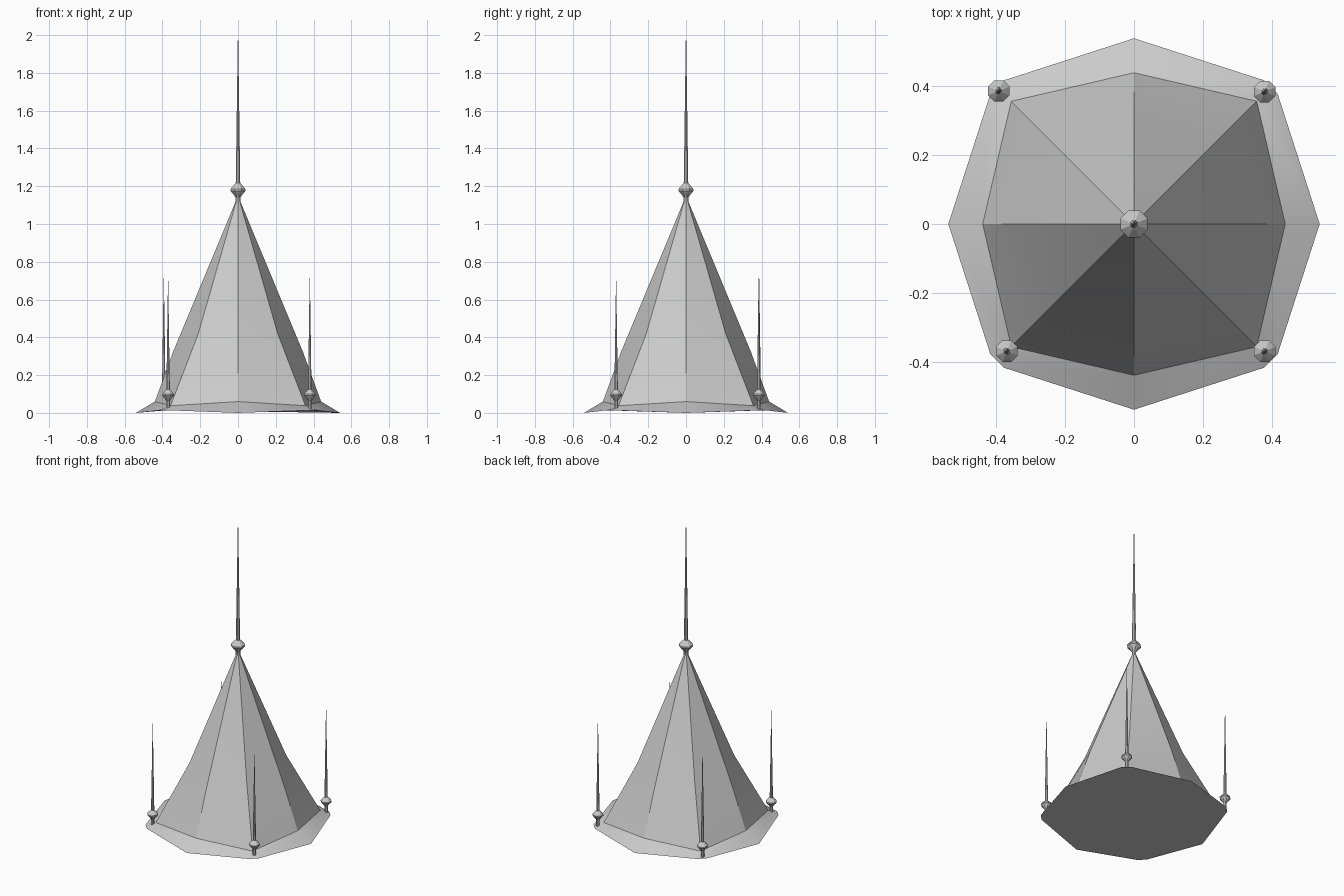
import bpy
import bmesh
import math

cube = bpy.data.objects.get("Cube")
if cube:
    bpy.data.objects.remove(cube, do_unlink=True)

GREY = (0.6, 0.6, 0.6, 1.0)
stone = bpy.data.materials.new("pale_grey")
stone.use_nodes = True
stone.diffuse_color = GREY
stone.node_tree.nodes["Principled BSDF"].inputs["Base Color"].default_value = GREY


def finish(name, bm):
    """Turn a bmesh into a shaded, coloured object."""
    bmesh.ops.remove_doubles(bm, verts=bm.verts, dist=0.0005)
    bmesh.ops.recalc_face_normals(bm, faces=bm.faces)
    mesh = bpy.data.meshes.new(name)
    bm.to_mesh(mesh)
    bm.free()
    mesh.materials.append(stone)
    obj = bpy.data.objects.new(name, mesh)
    bpy.context.collection.objects.link(obj)
    bpy.ops.object.select_all(action='DESELECT')
    obj.select_set(True)
    bpy.context.view_layer.objects.active = obj
    bpy.ops.object.shade_smooth_by_angle(angle=math.radians(30))


def loft(name, rings):
    """Join closed rings of points and cap both ends."""
    bm = bmesh.new()
    loops = [[bm.verts.new(p) for p in ring] for ring in rings]
    for low, high in zip(loops, loops[1:]):
        for i in range(len(low)):
            j = (i + 1) % len(low)
            bm.faces.new((low[i], low[j], high[j], high[i]))
    bm.faces.new(loops[0][::-1])
    bm.faces.new(loops[-1])
    # collapse the doubled corner points
    bmesh.ops.dissolve_degenerate(bm, dist=0.0005, edges=bm.edges)
    finish(name, bm)


def roof_ring(side, side_z, corner, corner_z):
    """One side point and two corner points, repeated on four sides."""
    a, b = corner
    quarter = [(side, 0, side_z), (a, b, corner_z), (b, a, corner_z)]
    points = []
    for k in range(4):
        c, s = round(math.cos(k * math.pi / 2)), round(math.sin(k * math.pi / 2))
        points += [(x * c - y * s, x * s + y * c, z) for x, y, z in quarter]
    return points


def finial(name, x, y, base, ball, tip, scale):
    """Stem, rounded knob and long needle, turned with eight sides."""
    profile = [(0.014, base), (0.014, ball - 0.04 * scale),
               (0.024, ball - 0.026 * scale), (0.043, ball - 0.005 * scale),
               (0.043, ball + 0.005 * scale), (0.024, ball + 0.026 * scale),
               (0.013, ball + 0.036 * scale), (0.001, tip)]
    rings = []
    for r, z in profile:
        angles = [(i + 0.5) * math.pi / 4 for i in range(8)]
        rings.append([(x + r * scale * math.cos(t),
                       y + r * scale * math.sin(t), z) for t in angles])
    loft(name, rings)


# Flared eight-sided roof with clipped eave corners
loft("spire_roof", [
    roof_ring(0.54, 0.0, (0.418, 0.378), 0.014),
    roof_ring(0.44, 0.06, (0.357, 0.357), 0.038),
    roof_ring(0.345, 0.32, (0.21, 0.21), 0.42),
    roof_ring(0.008, 1.13, (0.006, 0.006), 1.13),
])

# Tall finial on the peak, small ones on the eave corners
finial("peak_finial", 0, 0, 1.09, 1.18, 2.0, 1.0)
corners = {
    "front_right_finial": (-0.37, -0.37, 0.70),
    "front_left_finial": (0.38, -0.37, 0.70),
    "back_right_finial": (-0.393, 0.387, 0.715),
    "back_left_finial": (0.38, 0.385, 0.715),
}
for name, (x, y, tip) in corners.items():
    finial(name, x, y, 0.02, 0.095, tip, 0.78)
